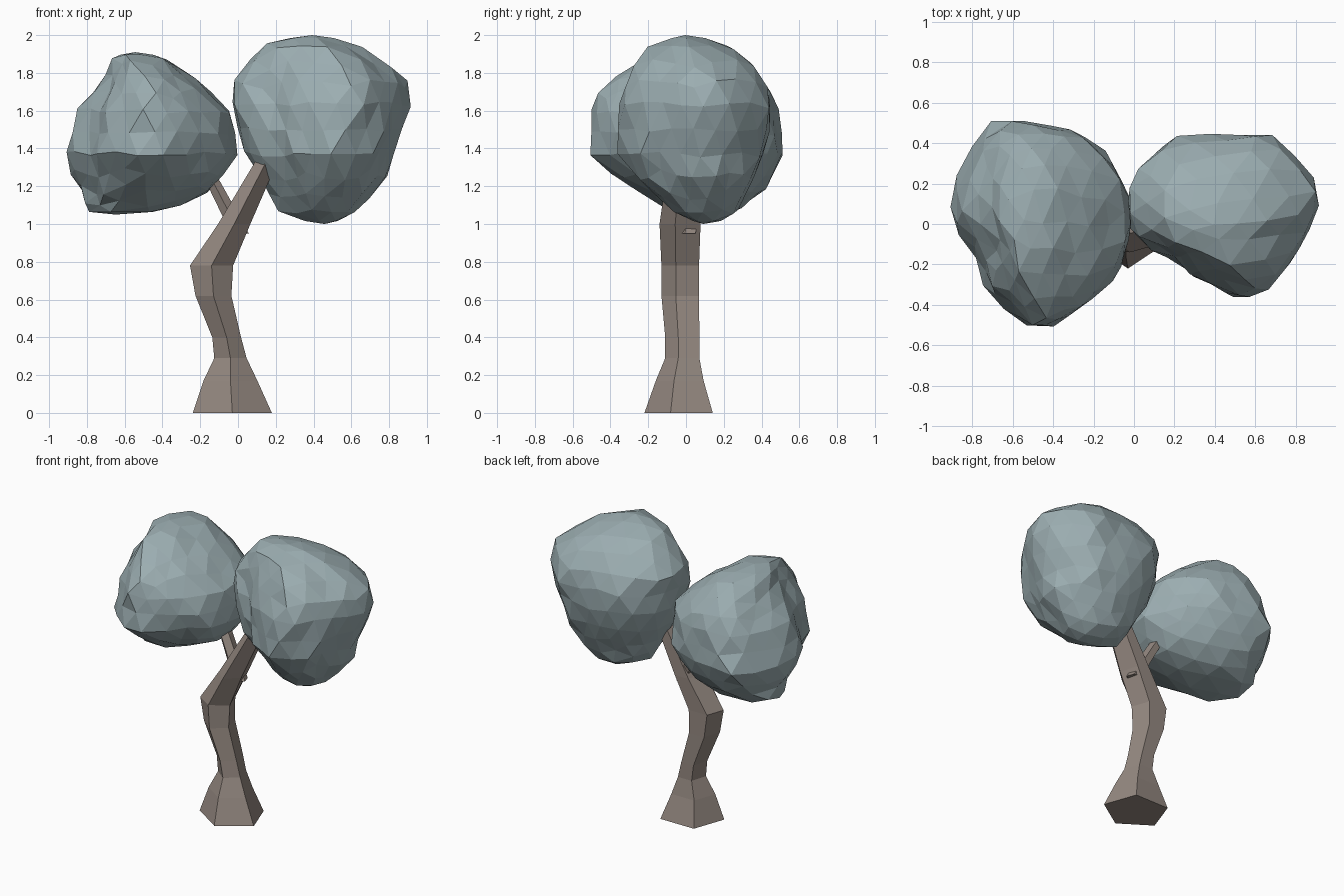
import bpy
import bmesh
import math
import random

random.seed(4)

cube = bpy.data.objects.get("Cube")
if cube:
    bpy.data.objects.remove(cube, do_unlink=True)


def make_material(name, colour):
    material = bpy.data.materials.new(name)
    material.use_nodes = True
    material.diffuse_color = colour
    shader = material.node_tree.nodes["Principled BSDF"]
    shader.inputs["Base Color"].default_value = colour
    shader.inputs["Roughness"].default_value = 0.9
    return material


def finish_mesh(name, mesh_data, material):
    """Turn the bmesh into a flat shaded object."""
    bmesh.ops.recalc_face_normals(mesh_data, faces=mesh_data.faces)
    mesh = bpy.data.meshes.new(name)
    mesh_data.to_mesh(mesh)
    mesh_data.free()
    mesh.materials.append(material)
    part = bpy.data.objects.new(name, mesh)
    bpy.context.scene.collection.objects.link(part)
    return part


def interpolate(rows, key):
    """Blend the rows linearly; the first entry of each row is the key."""
    for low, high in zip(rows, rows[1:]):
        if key <= high[0]:
            blend = max(0, (key - low[0]) / (high[0] - low[0]))
            return [a + (b - a) * blend for a, b in zip(low[1:], high[1:])]
    return rows[-1][1:]


def make_limb(name, rings, material, sides=5):
    """Loft rings of (height, centre x, centre y, radius x, radius y)."""
    bm = bmesh.new()
    loops = []
    for z, cx, cy, rx, ry in rings:
        loop = []
        for side in range(sides):
            angle = math.tau * side / sides - math.pi / 2
            point = (cx + rx * math.cos(angle), cy + ry * math.sin(angle), z)
            loop.append(bm.verts.new(point))
        loops.append(loop)
    for lower, upper in zip(loops, loops[1:]):
        for i in range(sides):
            j = (i + 1) % sides
            bm.faces.new((lower[i], lower[j], upper[j], upper[i]))
    bm.faces.new(list(reversed(loops[0])))
    bm.faces.new(loops[-1])
    return finish_mesh(name, bm, material)


def polar_outline(plan):
    """Scale the plan to a unit box and list it as (angle, radius)."""
    xs, ys = zip(*plan)
    mid_x, half_x = (max(xs) + min(xs)) / 2, (max(xs) - min(xs)) / 2
    mid_y, half_y = (max(ys) + min(ys)) / 2, (max(ys) - min(ys)) / 2
    polar = []
    for x, y in plan:
        u, v = (x - mid_x) / half_x, (y - mid_y) / half_y
        polar.append((math.atan2(v, u), math.hypot(u, v)))
    polar.sort()
    before = (polar[-1][0] - math.tau, polar[-1][1])
    after = (polar[0][0] + math.tau, polar[0][1])
    return [before] + polar + [after]


def make_canopy(name, plan, levels, material, roughness=0.013):
    """Shape an icosphere by a plan outline and (z, x range, y range) levels."""
    outline = polar_outline(plan)
    bottom, top = levels[0][0], levels[-1][0]
    bm = bmesh.new()
    bmesh.ops.create_icosphere(bm, subdivisions=3, radius=1)
    for vert in bm.verts:
        x, y, z = vert.co
        height = bottom + (top - bottom) * (z + 1) / 2
        x_low, x_high, y_low, y_high = interpolate(levels, height)
        reach = 0
        angle = math.atan2(y, x)
        if math.hypot(x, y) > 0.01:
            reach = interpolate(outline, angle)[0]
        u, v = reach * math.cos(angle), reach * math.sin(angle)
        vert.co.x = (x_low + x_high) / 2 + u * (x_high - x_low) / 2
        vert.co.y = (y_low + y_high) / 2 + v * (y_high - y_low) / 2
        vert.co.z = height
        # uneven facets, keeping the top and bottom heights
        vert.co.x += random.uniform(-roughness, roughness)
        vert.co.y += random.uniform(-roughness, roughness)
        if abs(z) < 0.9:
            vert.co.z += random.uniform(-roughness, roughness)
    return finish_mesh(name, bm, material)


bark = make_material("bark_brown", (0.30, 0.25, 0.22, 1))
leaves = make_material("leaf_blue_grey", (0.33, 0.42, 0.44, 1))

# crooked trunk with a flared foot
make_limb("trunk", [
    (0, -.03, -.02, .22, .2),
    (.17, -.04, -.02, .15, .14),
    (.29, -.04, -.01, .09, .1),
    (.4, -.06, -.01, .08, .1),
    (.62, -.13, -.02, .1, .11),
    (.78, -.14, -.02, .12, .11),
    (1, -.02, -.02, .09, .12),
    (1.35, .16, 0, .06, .09),
    (1.5, .24, .03, .04, .06),
], bark)

# thin side branch
make_limb("side_branch", [
    (.95, .01, .01, .05, .05),
    (1.22, -.13, .05, .04, .05),
    (1.4, -.24, .06, .03, .04),
], bark)

# lower canopy on the right
make_canopy("right_canopy", [
    (-.92, .05), (-.8, .38), (-.7, .5), (-.47, .5), (-.2, .4), (-.05, .2),
    (-.02, .05), (-.07, -.2), (-.22, -.35), (-.42, -.5), (-.55, -.5),
    (-.66, -.4), (-.8, -.13),
], [
    (1.05, -.8, -.48, -.05, .22),
    (1.1, -.83, -.28, -.16, .32),
    (1.2, -.86, -.1, -.31, .42),
    (1.36, -.92, -.01, -.5, .5),
    (1.56, -.87, -.01, -.5, .49),
    (1.7, -.77, -.14, -.46, .44),
    (1.8, -.71, -.27, -.36, .36),
    (1.88, -.66, -.37, -.22, .25),
    (1.91, -.61, -.5, -.08, .1),
], leaves)

# higher canopy on the left
make_canopy("left_canopy", [
    (-.03, .08), (-.02, .2), (.2, .43), (.4, .44), (.73, .41), (.82, .32),
    (.92, .12), (.85, -.05), (.75, -.24), (.55, -.36), (.42, -.31),
    (.2, -.16), (0, -.06),
], [
    (1, .4, .52, .04, .16),
    (1.05, .25, .62, -.06, .25),
    (1.11, .18, .67, -.13, .28),
    (1.25, .12, .79, -.27, .35),
    (1.36, .05, .83, -.36, .4),
    (1.5, 0, .88, -.37, .43),
    (1.65, -.03, .92, -.36, .44),
    (1.75, -.03, .91, -.31, .41),
    (1.84, .04, .83, -.27, .35),
    (1.94, .12, .65, -.19, .23),
    (2, .29, .47, -.05, .06),
], leaves)
